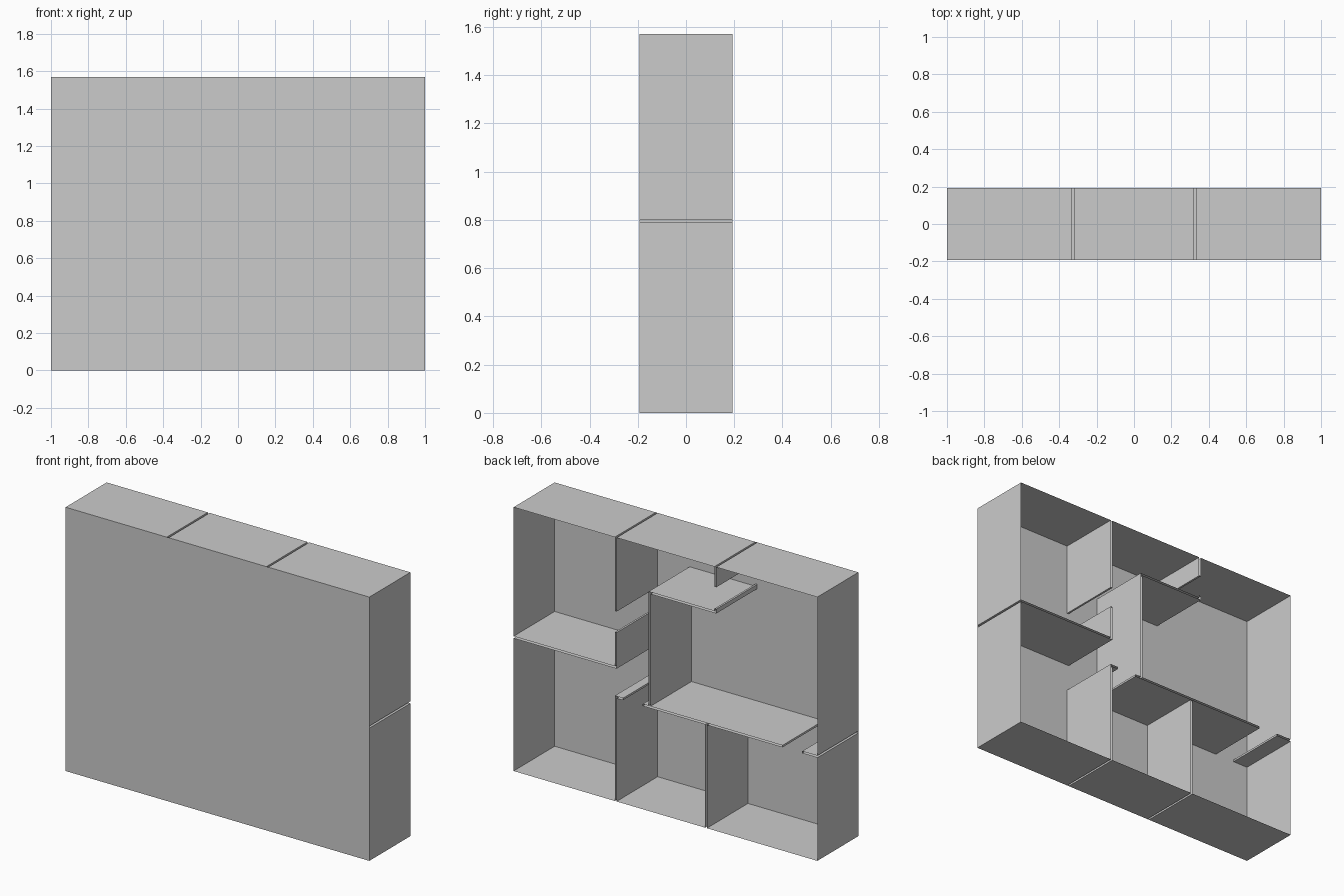
import bpy
import bmesh
from mathutils import Vector

cube = bpy.data.objects.get("Cube")
if cube:
    bpy.data.objects.remove(cube)

HALF_W, HALF_D, HEIGHT = 1.0, 0.193, 1.57
T = 0.006  # half the thickness of a hollow partition

grey = bpy.data.materials.new("plain_grey")
grey.use_nodes = True
grey.diffuse_color = (0.6, 0.6, 0.6, 1)
grey.node_tree.nodes["Principled BSDF"].inputs["Base Color"].default_value = (0.6, 0.6, 0.6, 1)


def upright(x, z0, z1):
    """Footprint of a partition running along z."""
    return (x - T, x + T, z0, z1)


def level(z, x0, x1):
    """Footprint of a partition running along x."""
    return (x0, x1, z - T, z + T)


# Hollow partitions: gaps between rooms, open where they reach the outside
MID, LOW, HIGH = 0.796, 0.62, 1.30
SIDE, INNER = 0.328, 0.105
partitions = [
    upright(SIDE, 1.13, HEIGHT),
    level(MID, SIDE - T, HALF_W),
    upright(SIDE, MID - T, 1.005),
    upright(SIDE, 0, LOW + T),
    level(LOW, 0.28, SIDE + T),
    upright(INNER, LOW - T, HIGH + T),
    level(HIGH, -SIDE - T, INNER + T),
    upright(-SIDE, HIGH - T, 1.32),
    level(LOW, -0.77, 0.15),
    upright(-0.267, 0, LOW + T),
    upright(-SIDE, 1.45, HEIGHT),
    level(LOW, -HALF_W, -0.90),
]

# Grid of cells cut along every partition edge
xs = sorted({-HALF_W, HALF_W} | {v for p in partitions for v in p[:2]})
zs = sorted({0, HEIGHT} | {v for p in partitions for v in p[2:]})


def is_room(i, k):
    """True when the cell lies inside the case and in no partition."""
    if not (0 <= i < len(xs) - 1 and 0 <= k < len(zs) - 1):
        return False
    x, z = (xs[i] + xs[i + 1]) / 2, (zs[k] + zs[k + 1]) / 2
    return not any(a < x < b and c < z < d for a, b, c, d in partitions)


def add_sheet(bm, p, q, outward):
    """Sheet of full depth over the line p-q in the xz plane."""
    verts = [bm.verts.new((x, y, z)) for (x, z), y in
             ((p, -HALF_D), (q, -HALF_D), (q, HALF_D), (p, HALF_D))]
    face = bm.faces.new(verts)
    face.normal_update()
    if face.normal.dot(outward) < 0:
        face.normal_flip()


def finish(bm, name):
    """Weld the sheets, merge flat pieces and make the object."""
    bmesh.ops.remove_doubles(bm, verts=bm.verts[:], dist=0.0005)
    bmesh.ops.dissolve_limit(bm, angle_limit=0.01, verts=bm.verts[:], edges=bm.edges[:])
    mesh = bpy.data.meshes.new(name)
    bm.to_mesh(mesh)
    bm.free()
    mesh.materials.append(grey)
    obj = bpy.data.objects.new(name, mesh)
    bpy.context.collection.objects.link(obj)


# Outer case and partition skins: one sheet wherever a room cell ends
case, skins = bmesh.new(), bmesh.new()
for i in range(len(xs) - 1):
    for k in range(len(zs) - 1):
        if not is_room(i, k):
            continue
        for di, dk in ((1, 0), (-1, 0), (0, 1), (0, -1)):
            ni, nk = i + di, k + dk
            if is_room(ni, nk):
                continue
            if di:
                x = xs[max(i, ni)]
                p, q = (x, zs[k]), (x, zs[k + 1])
            else:
                z = zs[max(k, nk)]
                p, q = (xs[i], z), (xs[i + 1], z)
            inside = 0 <= ni < len(xs) - 1 and 0 <= nk < len(zs) - 1
            add_sheet(skins if inside else case, p, q, Vector((di, 0, dk)))
finish(case, "outer_case")
finish(skins, "partition_walls")

# Closed front panel
panel = bmesh.new()
corners = ((-HALF_W, 0), (HALF_W, 0), (HALF_W, HEIGHT), (-HALF_W, HEIGHT))
panel.faces.new([panel.verts.new((x, -HALF_D, z)) for x, z in corners])
finish(panel, "front_panel")
